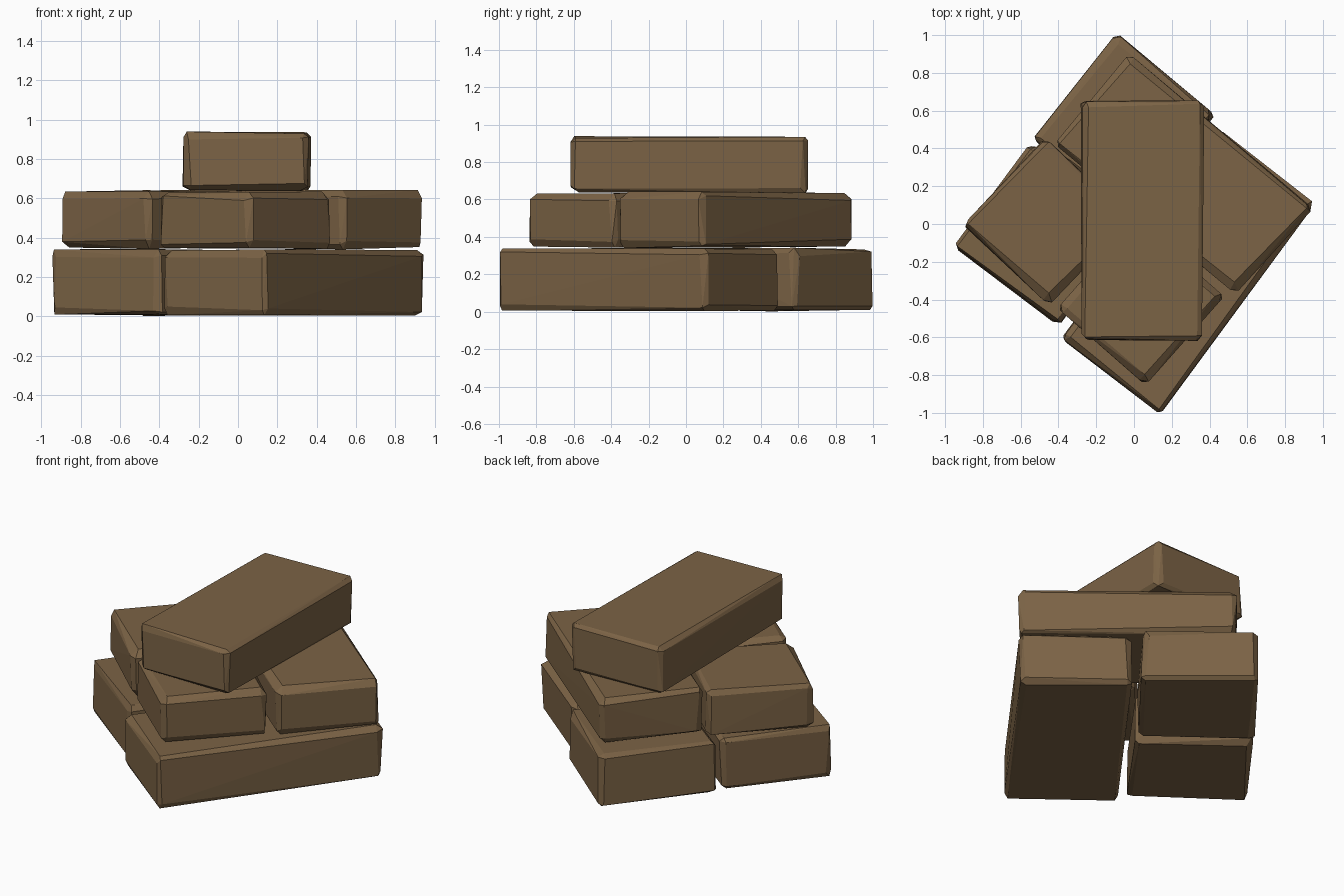
import bpy, bmesh, random, math
from mathutils import Vector

if "Cube" in bpy.data.objects:
    bpy.data.objects.remove(bpy.data.objects["Cube"])

random.seed(7)
mat = bpy.data.materials.new("brown_clay")
mat.diffuse_color = (0.2, 0.125, 0.06, 1)
mat.use_nodes = True
mat.node_tree.nodes["Principled BSDF"].inputs["Base Color"].default_value = mat.diffuse_color


def brick(name, corners, z0, z1, grow=0.014):
    """Rough-hewn brick: every corner is cut by three jittered points, then hulled."""
    pts = [Vector(p) for p in corners]
    mid = sum(pts, Vector((0, 0))) / 4
    bm = bmesh.new()
    for i, p in enumerate(pts):
        p = p + (p - mid).normalized() * grow
        a = (pts[(i + 1) % 4] - pts[i]).normalized()
        b = (pts[i - 1] - pts[i]).normalized()
        for z, s in ((z0, 1), (z1, -1)):
            r = lambda: random.uniform(0.02, 0.05)
            j = lambda: random.uniform(0.0, 0.012)
            for q, dz in ((p + a * r() + b * j(), r()),
                          (p + b * r() + a * j(), r()),
                          (p + (a + b) * r(), j())):
                bm.verts.new((q.x, q.y, z + s * dz))
    hull = bmesh.ops.convex_hull(bm, input=bm.verts)
    junk = [g for g in hull["geom_interior"] if isinstance(g, bmesh.types.BMVert)]
    if junk:
        bmesh.ops.delete(bm, geom=junk, context='VERTS')
    # merge nearly coplanar facets
    bmesh.ops.dissolve_limit(bm, angle_limit=math.radians(1.5),
                             verts=bm.verts, edges=bm.edges)
    bmesh.ops.recalc_face_normals(bm, faces=bm.faces)
    me = bpy.data.meshes.new(name)
    bm.to_mesh(me)
    bm.free()
    me.materials.append(mat)
    ob = bpy.data.objects.new(name, me)
    bpy.context.collection.objects.link(ob)


# bottom layer: one long brick and two half bricks
brick("bottom_long_brick", [(0.14, -1.0), (0.95, 0.1), (0.44, 0.5), (-0.38, -0.6)], 0.0, 0.342)
brick("bottom_left_brick", [(-0.95, -0.12), (-0.4, -0.53), (-0.02, 0.0), (-0.55, 0.42)], 0.0, 0.345)
brick("bottom_back_brick", [(-0.09, 1.0), (-0.53, 0.45), (0.0, 0.04), (0.42, 0.58)], 0.0, 0.345)
# middle layer: long brick swapped to the back
brick("middle_left_brick", [(-0.9, 0.0), (-0.45, -0.42), (-0.02, 0.03), (-0.47, 0.45)], 0.34, 0.643)
brick("middle_front_brick", [(-0.4, -0.45), (0.06, -0.85), (0.47, -0.38), (0.01, 0.02)], 0.34, 0.635)
brick("middle_long_brick", [(0.94, 0.09), (-0.02, 0.89), (-0.41, 0.42), (0.53, -0.36)], 0.34, 0.643)
# top brick
brick("top_brick", [(-0.28, -0.615), (0.36, -0.615), (0.37, 0.655), (-0.28, 0.655)], 0.63, 0.94, 0.005)
